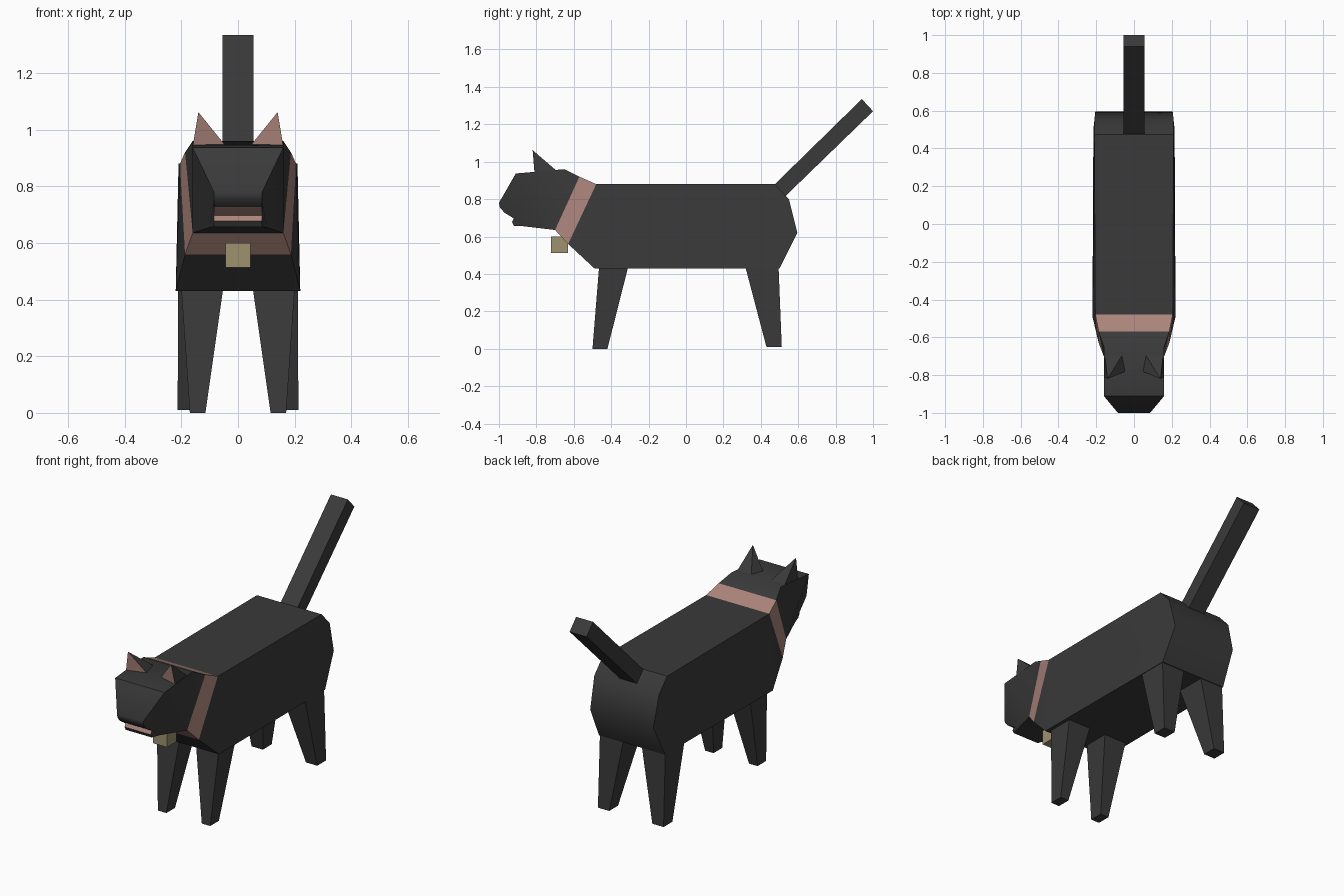
import bpy, bmesh, math

if "Cube" in bpy.data.objects:
    bpy.data.objects.remove(bpy.data.objects["Cube"])


def material(name, rgb):
    m = bpy.data.materials.new(name)
    m.diffuse_color = (*rgb, 1)
    m.use_nodes = True
    m.node_tree.nodes["Principled BSDF"].inputs["Base Color"].default_value = m.diffuse_color
    return m


FUR = material("charcoal fur", (0.042, 0.042, 0.042))
PINK = material("dusty pink", (0.41, 0.235, 0.20))
GOLD = material("dull gold", (0.34, 0.29, 0.16))


def build(name, verts, faces, mats, pick=None):
    """Mesh from points; pick(face number) gives the material slot."""
    bm = bmesh.new()
    vs = [bm.verts.new(v) for v in verts]
    for i, f in enumerate(faces):
        face = bm.faces.new([vs[k] for k in f])
        if pick:
            face.material_index = pick(i)
    bmesh.ops.recalc_face_normals(bm, faces=bm.faces[:])
    me = bpy.data.meshes.new(name)
    bm.to_mesh(me)
    bm.free()
    for m in mats:
        me.materials.append(m)
    ob = bpy.data.objects.new(name, me)
    bpy.context.collection.objects.link(ob)
    bpy.ops.object.select_all(action='DESELECT')
    ob.select_set(True)
    bpy.context.view_layer.objects.active = ob
    bpy.ops.object.shade_smooth_by_angle(angle=math.radians(42))
    return ob


def slab(name, profile, sides, mats, open_edges=(), pick=None):
    """Symmetric solid from a side profile of (y, z, half width) points."""
    n = len(profile)
    verts = [(s * w, y, z) for s in (-1, 1) for y, z, w in profile]
    faces = [(i, (i + 1) % n, n + (i + 1) % n, n + i)
             for i in range(n) if i not in open_edges]
    for f in sides:
        faces += [f, tuple(n + k for k in f)]
    return build(name, verts, faces, mats, pick)


def frustum(name, bottom, top, z0, z1, mat):
    """Four-sided tapered block; bottom and top are (x0, x1, y0, y1)."""
    verts = []
    for (x0, x1, y0, y1), z in ((bottom, z0), (top, z1)):
        verts += [(x0, y0, z), (x1, y0, z), (x1, y1, z), (x0, y1, z)]
    faces = [(0, 1, 2, 3), (4, 5, 6, 7)]
    faces += [(i, (i + 1) % 4, 4 + (i + 1) % 4, 4 + i) for i in range(4)]
    return build(name, verts, faces, [mat])


# Body with rounded rump, open at the neck
slab("body",
     [(-0.48, 0.88, 0.205), (0.475, 0.88, 0.21), (0.55, 0.80, 0.21),
      (0.595, 0.62, 0.205), (0.50, 0.43, 0.215), (-0.49, 0.43, 0.22),
      (-0.63, 0.56, 0.187)],
     [(0, 1, 2, 3, 4, 5), (0, 5, 6)], [FUR], open_edges=(6,))

# Collar band, flush with the neck
slab("collar",
     [(-0.57, 0.92, 0.187), (-0.48, 0.88, 0.205),
      (-0.63, 0.56, 0.187), (-0.70, 0.635, 0.16)],
     [(0, 1, 2, 3)], [PINK], open_edges=(1, 3))

# Head with cheeks, muzzle and pink mouth (strips 5 and 6)
slab("head",
     [(-0.57, 0.92, 0.187), (-0.65, 0.96, 0.16), (-0.91, 0.937, 0.16),
      (-1.0, 0.78, 0.085), (-0.995, 0.755, 0.085), (-0.97, 0.727, 0.085),
      (-0.92, 0.697, 0.085), (-0.93, 0.677, 0.085), (-0.92, 0.657, 0.085),
      (-0.87, 0.655, 0.10), (-0.70, 0.635, 0.16)],
     [(0, 1, 10), (1, 2, 10), (2, 3, 9, 10), (3, 4, 5, 6, 7, 8, 9)],
     [FUR, PINK], open_edges=(10,), pick=lambda i: int(i in (5, 6)))

# Tag hanging from the collar
frustum("collar_tag", (-0.045, 0.045, -0.722, -0.632),
        (-0.045, 0.045, -0.722, -0.632), 0.513, 0.60, GOLD)

# Straight raised tail
slab("tail",
     [(0.455, 0.86, 0.055), (0.94, 1.335, 0.055),
      (1.0, 1.27, 0.055), (0.515, 0.80, 0.055)],
     [(0, 1, 2, 3)], [FUR])

for s, side in ((-1, "left"), (1, "right")):
    # Ears: pyramids with a pink front face
    build(f"{side}_ear",
          [(s * 0.16, -0.81, 0.94), (s * 0.045, -0.78, 0.945),
           (s * 0.06, -0.69, 0.95), (s * 0.155, -0.69, 0.95),
           (s * 0.14, -0.82, 1.062)],
          [(0, 1, 4), (1, 2, 4), (2, 3, 4), (3, 0, 4), (0, 1, 2, 3)],
          [FUR, PINK], pick=lambda i: int(i == 0))

    # Tapered legs
    for name, bottom, top, z0 in (
            ("front", (0.115, 0.17, -0.50, -0.42),
             (0.053, 0.20, -0.465, -0.31), 0.0),
            ("rear", (0.14, 0.213, 0.43, 0.512),
             (0.06, 0.212, 0.318, 0.495), 0.01)):
        frustum(f"{side}_{name}_leg",
                (s * bottom[0], s * bottom[1], *bottom[2:]),
                (s * top[0], s * top[1], *top[2:]), z0, 0.435, FUR)
